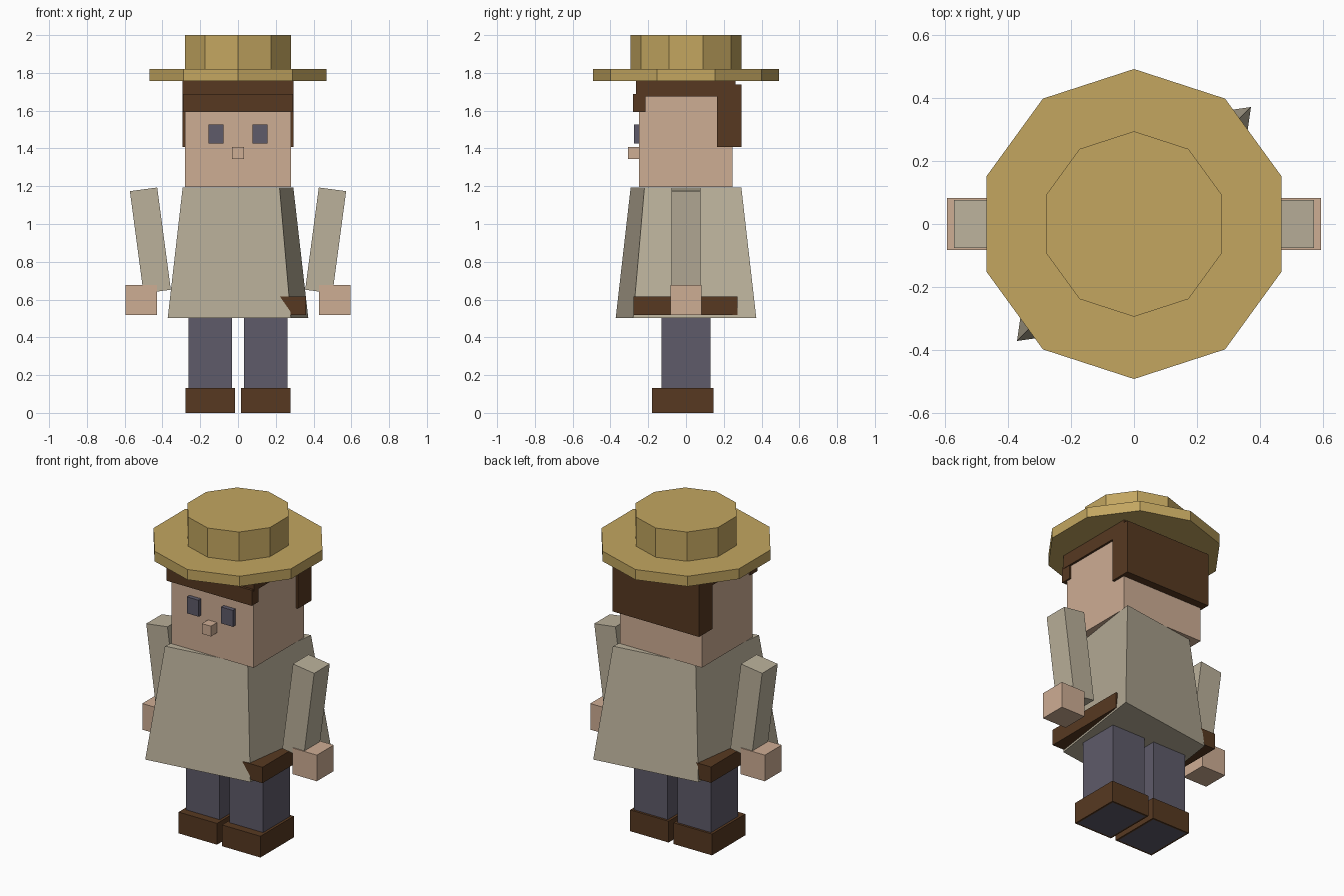
import bpy, bmesh, math
from mathutils import Matrix, Vector

if "Cube" in bpy.data.objects:
    bpy.data.objects.remove(bpy.data.objects["Cube"])


def material(name, rgb):
    lin = [((c / 255 + 0.055) / 1.055) ** 2.4 for c in rgb]
    m = bpy.data.materials.new(name)
    m.diffuse_color = (*lin, 1)
    m.use_nodes = True
    m.node_tree.nodes["Principled BSDF"].inputs["Base Color"].default_value = m.diffuse_color
    return m


STRAW = material("straw", (195, 166, 96))
SKIN = material("skin", (206, 173, 148))
CLOTH = material("coat_cloth", (187, 177, 155))
BROWN = material("dark_brown", (87, 57, 33))
SLATE = material("slate", (94, 91, 106))


def make(name, bm, *mats):
    bmesh.ops.recalc_face_normals(bm, faces=bm.faces)
    me = bpy.data.meshes.new(name)
    bm.to_mesh(me)
    bm.free()
    for m in mats:
        me.materials.append(m)
    ob = bpy.data.objects.new(name, me)
    bpy.context.collection.objects.link(ob)
    return ob


def box_bm(x, y, z):
    """Box from (min, max) ranges."""
    size = [r[1] - r[0] for r in (x, y, z)]
    mid = [(r[1] + r[0]) / 2 for r in (x, y, z)]
    bm = bmesh.new()
    bmesh.ops.create_cube(bm, size=1, matrix=Matrix.Translation(mid) @ Matrix.Diagonal((*size, 1)))
    return bm


def box(name, x, y, z, mat):
    return make(name, box_bm(x, y, z), mat)


def loft(name, rings, mat):
    """Closed solid between a lower and an upper ring of points."""
    bm = bmesh.new()
    low, high = [[bm.verts.new(p) for p in r] for r in rings]
    n = len(low)
    for i in range(n):
        j = (i + 1) % n
        bm.faces.new((low[i], low[j], high[j], high[i]))
    bm.faces.new(low[::-1])
    bm.faces.new(high)
    return make(name, bm, mat)


def decagon(r, z):
    return [(r * math.sin(i * math.pi / 5), -r * math.cos(i * math.pi / 5), z) for i in range(10)]


def diamond(long, short, z):
    return [(long, long, z), (-short, short, z), (-long, -long, z), (short, -short, z)]


# Straw hat
loft("hat_brim", (decagon(0.493, 1.757), decagon(0.493, 1.82)), STRAW)
loft("hat_crown", (decagon(0.295, 1.81), decagon(0.295, 2.0)), STRAW)

# Head, nose and hair
box("head", (-0.28, 0.28), (-0.248, 0.245), (1.195, 1.74), SKIN)
box("nose", (-0.031, 0.031), (-0.308, -0.24), (1.345, 1.408), SKIN)
box("hair_top", (-0.293, 0.293), (-0.265, 0.263), (1.675, 1.757), BROWN)
box("hair_fringe", (-0.29, 0.29), (-0.28, -0.215), (1.592, 1.688), BROWN)
box("hair_back", (-0.295, 0.295), (0.163, 0.294), (1.407, 1.738), BROWN)

# Skewed, flared coat with a belt showing at the sides
loft("coat", (diamond(0.372, 0.28, 0.503), diamond(0.293, 0.22, 1.193)), CLOTH)
box("belt", (-0.361, 0.361), (-0.277, 0.272), (0.517, 0.615), BROWN)

for side, s in (("left", -1), ("right", 1)):
    def span(a, b):
        return sorted((s * a, s * b))

    box(side + "_eye", span(0.077, 0.157), (-0.274, -0.24), (1.425, 1.526), SLATE)
    box(side + "_hand", span(0.43, 0.595), (-0.082, 0.082), (0.517, 0.678), SKIN)
    box(side + "_leg", span(0.033, 0.263), (-0.131, 0.131), (0.12, 0.52), SLATE)

    # Sleeve leaning outwards at the shoulder
    bm = box_bm((-0.073, 0.073), (-0.076, 0.076), (-0.273, 0.273))
    tilt = Matrix.Translation(Vector((s * 0.464, 0, 0.913))) @ Matrix.Rotation(s * math.radians(7.6), 4, 'Y')
    bmesh.ops.transform(bm, matrix=tilt, verts=bm.verts)
    make(side + "_sleeve", bm, CLOTH)

    # Shoe with an inset sole
    bm = box_bm(span(0.017, 0.279), (-0.18, 0.145), (0, 0.131))
    bm.normal_update()
    sole = [f for f in bm.faces if f.normal.z < -0.9]
    bmesh.ops.inset_region(bm, faces=sole, thickness=0.016)
    sole[0].material_index = 1
    make(side + "_shoe", bm, BROWN, SLATE)
